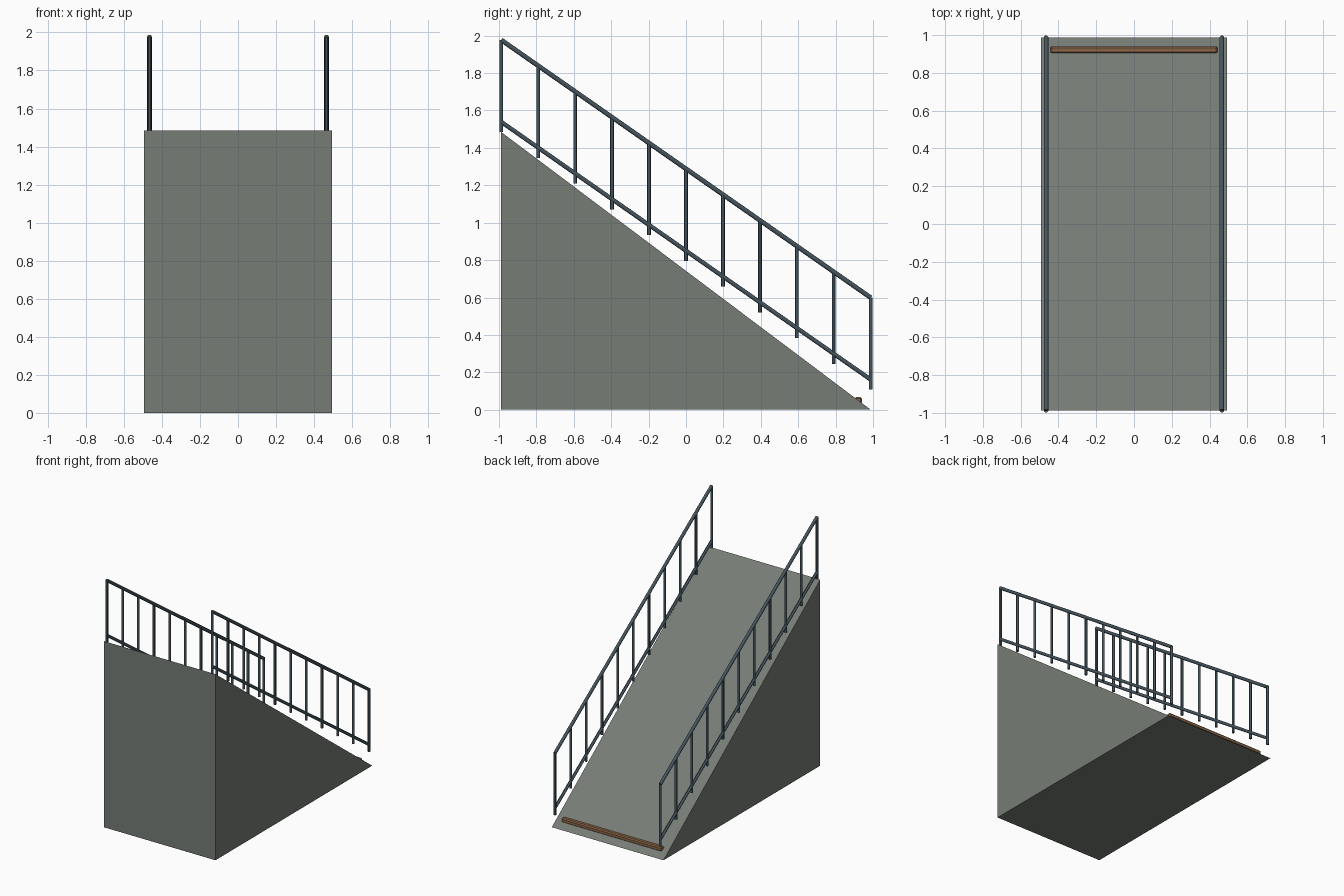
import bpy, bmesh
from mathutils import Vector

if "Cube" in bpy.data.objects:
    bpy.data.objects.remove(bpy.data.objects["Cube"])


def material(name, rgb):
    m = bpy.data.materials.new(name)
    m.diffuse_color = (*rgb, 1)
    m.use_nodes = True
    m.node_tree.nodes["Principled BSDF"].inputs["Base Color"].default_value = m.diffuse_color
    return m


CONCRETE = material("concrete", (0.18, 0.20, 0.18))
STEEL = material("dark_steel", (0.06, 0.09, 0.11))
WOOD = material("wood", (0.25, 0.13, 0.06))

HALF_W, HALF_L, HEIGHT = 0.493, 0.988, 1.485
RAIL_X = 0.465
POSTS = 11
FOOT_TOP, FOOT_LOW = 1.485, 0.107   # post feet at the high and low ends


def rod(name, a, b, radius, sides=12):
    a, b = Vector(a), Vector(b)
    d = b - a
    bpy.ops.mesh.primitive_cylinder_add(vertices=sides, radius=radius,
                                        depth=d.length, location=(a + b) / 2)
    ob = bpy.context.object
    ob.name = name
    ob.rotation_euler = d.to_track_quat('Z', 'Y').to_euler()
    ob.data.materials.append(STEEL)
    bpy.ops.object.shade_smooth_by_angle()
    return ob


# Solid wedge ramp: triangular profile extruded across the width
bm = bmesh.new()
profile = [(-HALF_L, 0), (HALF_L, 0), (-HALF_L, HEIGHT)]
face = bm.faces.new([bm.verts.new((-HALF_W, y, z)) for y, z in profile])
ext = bmesh.ops.extrude_face_region(bm, geom=[face])
bmesh.ops.translate(bm, vec=(2 * HALF_W, 0, 0),
                    verts=[g for g in ext["geom"] if isinstance(g, bmesh.types.BMVert)])
bmesh.ops.recalc_face_normals(bm, faces=bm.faces)
mesh = bpy.data.meshes.new("ramp")
bm.to_mesh(mesh)
bm.free()
mesh.materials.append(CONCRETE)
bpy.context.collection.objects.link(bpy.data.objects.new("ramp", mesh))

# Railings on both sides: posts, handrail and lower rail
for side, x in (("left", -RAIL_X), ("right", RAIL_X)):
    for i in range(POSTS):
        t = i / (POSTS - 1)
        y = -HALF_L + 2 * HALF_L * t
        foot = FOOT_TOP + (FOOT_LOW - FOOT_TOP) * t
        rod(f"{side}_post_{i + 1}", (x, y, foot), (x, y, foot + 0.492), 0.01)
    for name, lift, r in (("handrail", 0.492, 0.0125), ("lower_rail", 0.054, 0.0115)):
        rod(f"{side}_{name}", (x, -HALF_L, FOOT_TOP + lift),
            (x, HALF_L, FOOT_LOW + lift), r)

# Wooden stop bar across the foot of the ramp
bpy.ops.mesh.primitive_cube_add(size=1, location=(0, 0.921, 0.05))
bar = bpy.context.object
bar.name = "stop_bar"
bar.scale = (0.885, 0.038, 0.036)
bpy.ops.object.transform_apply(location=False, rotation=False, scale=True)
bar.data.materials.append(WOOD)
bevel = bar.modifiers.new("bevel", 'BEVEL')
bevel.width = 0.008
bevel.segments = 1
